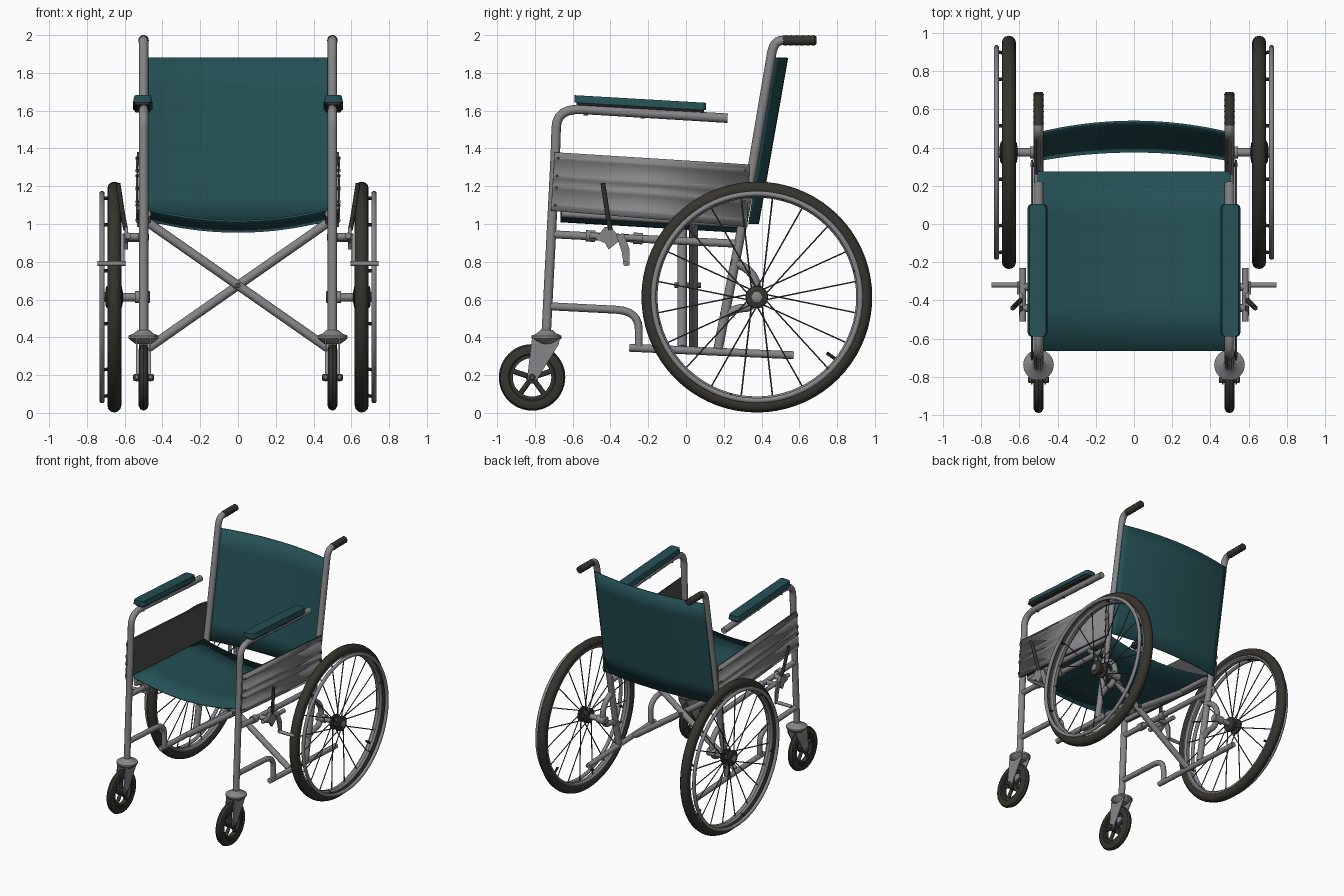
import bpy, bmesh, math
from mathutils import Vector as V

if "Cube" in bpy.data.objects:
    bpy.data.objects.remove(bpy.data.objects["Cube"])


def material(name, rgb):
    m = bpy.data.materials.new(name)
    m.diffuse_color = (*rgb, 1)
    m.use_nodes = True
    m.node_tree.nodes["Principled BSDF"].inputs["Base Color"].default_value = m.diffuse_color
    return m


TEAL = material("teal fabric", (0.018, 0.080, 0.090))
METAL = material("grey metal", (0.24, 0.235, 0.245))
DARK_METAL = material("dark grey metal", (0.075, 0.075, 0.078))
RUBBER = material("dark rubber", (0.036, 0.034, 0.027))


def finish(name, mesh, mat, mirror=True, solid=0):
    mesh.materials.clear()
    mesh.materials.append(mat)
    mesh.shade_smooth()
    mesh.set_sharp_from_angle(angle=math.radians(35))
    ob = bpy.data.objects.new(name, mesh)
    bpy.context.collection.objects.link(ob)
    if solid:
        s = ob.modifiers.new("thickness", "SOLIDIFY")
        s.thickness, s.offset = solid, 0
    if mirror:
        ob.modifiers.new("other side", "MIRROR")
    return ob


def from_bm(name, bm, mat, **kw):
    bmesh.ops.recalc_face_normals(bm, faces=bm.faces)
    me = bpy.data.meshes.new(name)
    bm.to_mesh(me)
    bm.free()
    return finish(name, me, mat, **kw)


def rounded(pts, r):
    """Round the inner corners of a path."""
    pts = [V(p) for p in pts]
    out = [pts[0]]
    for a, b, c in zip(pts, pts[1:], pts[2:]):
        p = b + (a - b).normalized() * min(r, (a - b).length * .49)
        q = b + (c - b).normalized() * min(r, (c - b).length * .49)
        for i in range(7):
            t = i / 6
            out.append(p * (1 - t) ** 2 + b * 2 * t * (1 - t) + q * t * t)
    return out + [pts[-1]]


def tubes(name, paths, radius, mat, bend=0.06, mirror=True, res=4):
    cu = bpy.data.curves.new(name, "CURVE")
    cu.dimensions = "3D"
    cu.bevel_depth, cu.bevel_resolution, cu.use_fill_caps = radius, res, True
    for path in paths:
        pts = rounded(path, bend)
        sp = cu.splines.new("POLY")
        sp.points.add(len(pts) - 1)
        for p, co in zip(sp.points, pts):
            p.co = (*co, 1)
    tmp = bpy.data.objects.new("tmp", cu)
    me = bpy.data.meshes.new_from_object(tmp)
    bpy.data.objects.remove(tmp)
    return finish(name, me, mat, mirror=mirror)


def side_tube(name, x, yz, radius, mat=METAL, bend=0.06):
    return tubes(name, [[(x, y, z) for y, z in yz]], radius, mat, bend)


def lathe(name, profile, centre, mat, closed=False, n=64, axis="X"):
    """Turn (offset, radius) points around the X or Z axis."""
    bm = bmesh.new()
    c = V(centre)
    rings = []
    for o, r in profile:
        ring = []
        for i in range(n):
            a = math.tau * i / n
            u, w = r * math.cos(a), r * math.sin(a)
            ring.append(bm.verts.new(c + (V((o, u, w)) if axis == "X" else V((u, w, o)))))
        rings.append(ring)
    pairs = list(zip(rings, rings[1:])) + ([(rings[-1], rings[0])] if closed else [])
    for a, b in pairs:
        for i in range(n):
            bm.faces.new((a[i], a[(i + 1) % n], b[(i + 1) % n], b[i]))
    if not closed:
        bm.faces.new(rings[0])
        bm.faces.new(rings[-1])
    return from_bm(name, bm, mat)


def ring(name, x, y, z, major, minor, mat, n=72, k=12, flat=1.0):
    prof = [(minor * flat * math.cos(math.tau * i / k), major + minor * math.sin(math.tau * i / k)) for i in range(k)]
    return lathe(name, prof, (x, y, z), mat, True, n)


def plate(name, yz, x0, x1, mat):
    bm = bmesh.new()
    f = bm.faces.new([bm.verts.new((x0, y, z)) for y, z in yz])
    r = bmesh.ops.extrude_face_region(bm, geom=[f])
    bmesh.ops.translate(bm, vec=(x1 - x0, 0, 0), verts=[v for v in r["geom"] if isinstance(v, bmesh.types.BMVert)])
    return from_bm(name, bm, mat)


def sheet(name, fn, nu, nv, mat, **kw):
    bm = bmesh.new()
    g = [[bm.verts.new(fn(i / nu, j / nv)) for j in range(nv + 1)] for i in range(nu + 1)]
    for i in range(nu):
        for j in range(nv):
            bm.faces.new((g[i][j], g[i + 1][j], g[i + 1][j + 1], g[i][j + 1]))
    return from_bm(name, bm, mat, **kw)


# Fabric seat and back, both sagging in the middle
def seat_pt(u, v):
    s = 2 * u - 1
    return (0.505 * s, -0.665 + 0.94 * v, 1.085 - 0.055 * v - 0.07 * (1 - s * s))


def back_pt(u, v):
    s = 2 * u - 1
    return (0.5 * s, 0.335 + 0.14 * v + (0.045 + 0.015 * v) * (1 - s * s), 1.0 + 0.88 * v)


sheet("seat", seat_pt, 24, 4, TEAL, mirror=False, solid=0.012)
sheet("backrest", back_pt, 24, 6, TEAL, mirror=False, solid=0.012)

# Main side frames
X = 0.5
side_tube("front_post_and_arm_tube", X, [(-0.74, 0.42), (-0.69, 1.40), (-0.685, 1.615), (0.22, 1.56)], 0.025, bend=0.14)
side_tube("back_post", X, [(0.17, 0.34), (0.29, 0.95), (0.335, 1.2), (0.465, 1.972), (0.56, 1.972)], 0.025, bend=0.07)
side_tube("upper_side_rail", X, [(-0.70, 0.945), (0.28, 0.895)], 0.021)
side_tube("lower_front_rail", X, [(-0.735, 0.565), (-0.25, 0.54), (-0.25, 0.34)], 0.021, bend=0.12)
side_tube("bottom_rail", X, [(-0.30, 0.345), (0.57, 0.305)], 0.021)
side_tube("seat_rail", 0.48, [(-0.66, 1.055), (0.27, 1.0)], 0.02)
side_tube("axle_bracket_upper", X, [(0.24, 0.80), (0.32, 0.77), (0.375, 0.70), (0.375, 0.615)], 0.022)
side_tube("axle_bracket_lower", X, [(0.19, 0.51), (0.27, 0.555), (0.34, 0.555), (0.375, 0.615)], 0.022)

# Push handle grips with ridges
grip = [(0, 0.018), (0.006, 0.026)]
for i in range(5):
    grip += [(0.02 + i * .03, 0.028), (0.03 + i * .03, 0.025)]
grip += [(0.17, 0.028), (0.18, 0.02)]
g = lathe("push_handle_grip", grip, (0, 0, 0), RUBBER, n=20, axis="Z")
for v in g.data.vertices:
    x, y, z = v.co
    v.co = (X + x, 0.51 + z, 1.972 - y)

# Folding cross brace
tubes("cross_brace_front", [[(-0.48, -0.02, 1.01), (0.48, -0.02, 0.34)]], 0.024, METAL, mirror=False)
tubes("cross_brace_rear", [[(0.48, 0.04, 1.01), (-0.48, 0.04, 0.34)]], 0.024, METAL, mirror=False)
tubes("cross_brace_pivot", [[(0, -0.06, 0.675), (0, 0.08, 0.675)]], 0.014, DARK_METAL, mirror=False)

# Skirt panel with pressed ribs, dark inner face and rivets
def panel_pt(u, v):
    return (-0.715 + 1.04 * u + v * (0.02 - 0.008 * u), 1.07 - 0.085 * u + v * (0.31 + 0.02 * u))


ribs = [0, .06, .08, .12, .14, .36, .38, .44, .46, .54, .56, .62, .64, .86, .88, .92, .94, 1]
bm = bmesh.new()
cols = []
for u in (0, 1):
    col = []
    for k, v in enumerate(ribs):
        x = 0.537 if (k // 2) % 2 else 0.531
        col.append(bm.verts.new((x, *panel_pt(u, v))))
    cols.append(col)
for k in range(len(ribs) - 1):
    bm.faces.new((cols[0][k], cols[1][k], cols[1][k + 1], cols[0][k + 1]))
from_bm("side_panel", bm, METAL, solid=0.006)
corners = [panel_pt(0, 0), panel_pt(1, 0), panel_pt(1, 1), panel_pt(0, 1)]
plate("side_panel_inner_face", corners, 0.518, 0.526, DARK_METAL)
tubes("panel_rivets", [[(0.52, *panel_pt(u, v)), (0.543, *panel_pt(u, v))] for u in (.02, .98) for v in (.1, .4, .6, .9)],
      0.007, DARK_METAL, res=2)

# Armrest pads, backing plates and clips
def pad(name, y0, y1, half_low, half_top, z0, z1, mat):
    bm = bmesh.new()
    bmesh.ops.create_cube(bm, size=1)
    for v in bm.verts:
        h = half_top if v.co.z > 0 else half_low
        v.co = (0.505 + (h if v.co.x > 0 else -h), y1 if v.co.y > 0 else y0, z1 if v.co.z > 0 else z0)
    up = [e for e in bm.edges if abs(e.verts[0].co.z - e.verts[1].co.z) > 0.01]
    bmesh.ops.bevel(bm, geom=up, offset=0.022, segments=4, affect="EDGES", profile=0.5)
    for v in bm.verts:
        v.co.z -= (v.co.y + 0.59) * 0.058
    from_bm(name, bm, mat)


pad("armrest_pad", -0.59, 0.105, 0.052, 0.043, 1.643, 1.682, TEAL)
pad("armrest_backing", -0.58, 0.095, 0.038, 0.046, 1.630, 1.6435, RUBBER)
tubes("armrest_clips", [[(X, y, 1.575 - 0.05 * (y + .55)), (X, y, 1.64 - 0.058 * (y + .59))] for y in (-0.53, -0.23, 0.05)],
      0.012, DARK_METAL)

# Big rear wheels
WY, WZ, WX = 0.375, 0.613, 0.655
ring("rear_tyre", WX, WY, WZ, 0.574, 0.037, RUBBER)
lathe("rear_rim", [(-.026, .553), (-.026, .538), (-.012, .526), (.012, .526), (.026, .538), (.026, .553)],
      (WX, WY, WZ), METAL, True, 72)
ring("hand_rim", 0.72, WY, WZ, 0.548, 0.014, METAL)
spokes, struts = [], []
for i in range(20):
    a = math.tau * (i + .5) / 20
    h = a + (0.5 if i % 2 else -0.5)
    spokes.append([(WX + (.028 if i % 2 else -.028), WY + .045 * math.cos(h), WZ + .045 * math.sin(h)),
                   (WX, WY + .53 * math.cos(a), WZ + .53 * math.sin(a))])
for i in range(6):
    a = math.tau * (i + .25) / 6
    c, s = math.cos(a), math.sin(a)
    struts.append([(WX, WY + .535 * c, WZ + .535 * s), (0.72, WY + .545 * c, WZ + .545 * s)])
tubes("wheel_spokes", spokes, 0.0042, DARK_METAL, res=1)
tubes("hand_rim_struts", struts, 0.009, RUBBER, res=2)
tubes("tyre_valve", [[(WX, WY + .44, WZ - .345), (WX, WY + .37, WZ - .295)]], 0.009, RUBBER, res=2)
lathe("wheel_hub", [(-.045, .03), (-.04, .055), (-.022, .06), (-.016, .035), (.016, .035), (.022, .06), (.04, .058), (.046, .045)],
      (WX, WY, WZ), RUBBER, n=32)
lathe("hub_nut", [(.04, .03), (.054, .03), (.058, .022)], (WX, WY, WZ), METAL, n=6)
lathe("wheel_axle", [(-.19, .026), (-.185, .032), (-.11, .032), (-.11, .022), (-.03, .022)], (WX, WY, WZ), METAL, n=24)

# Front casters with five-spoke wheels
CY, CZ = -0.815, 0.188
lathe("caster_tyre", [(-.014, .115), (-.024, .125), (-.026, .15), (-.018, .168), (0, .176),
                      (.018, .168), (.026, .15), (.024, .125), (.014, .115)], (X, CY, CZ), RUBBER, True, 48)
lathe("caster_rim", [(-.018, .12), (-.018, .102), (.018, .102), (.018, .12)], (X, CY, CZ), RUBBER, True, 48)
tubes("caster_spokes", [[(X, CY, CZ), (X, CY + .11 * math.cos(a), CZ + .11 * math.sin(a))]
                        for a in [math.pi / 2 + math.tau * i / 5 for i in range(5)]], 0.014, RUBBER)
lathe("caster_hub", [(-.026, .032), (.026, .032)], (X, CY, CZ), RUBBER, n=24)
lathe("caster_axle", [(-.055, .012), (-.05, .018), (.05, .018), (.055, .012)], (X, CY, CZ), DARK_METAL, n=12)
fork = [(-0.815, 0.40), (-0.665, 0.40), (-0.675, 0.36), (-0.79, 0.175), (-0.815, 0.165), (-0.84, 0.18), (-0.838, 0.21)]
plate("caster_fork_outer", fork, X + .031, X + .039, METAL)
plate("caster_fork_inner", fork, X - .039, X - .031, METAL)
lathe("caster_crown", [(.365, .042), (.385, .07), (.395, .08), (.408, .08), (.422, .05), (.44, .03)],
      (X, -0.738, 0), METAL, n=32, axis="Z")

# Wheel brakes
tubes("brake_clamps", [[(X, y, z), (0.59, y, z)] for y, z in ((-0.44, 0.932), (-0.33, 0.926))], 0.02, METAL)
tubes("brake_collars", [[(X, y, 0.937 - .05 * (y + .52)), (X, y + .05, 0.934 - .05 * (y + .52))] for y in (-0.53, -0.28)],
      0.03, METAL)
tubes("brake_bar", [[(0.583, -0.51, 0.938), (0.583, -0.23, 0.924)]], 0.017, METAL)
plate("brake_plate", [(-0.48, 0.92), (-0.43, 0.985), (-0.40, 0.985), (-0.34, 0.92), (-0.41, 0.865), (-0.43, 0.90)],
      0.582, 0.602, METAL)
plate("brake_link", [(-0.37, 0.945), (-0.33, 0.95), (-0.30, 0.87), (-0.30, 0.78), (-0.33, 0.785), (-0.34, 0.85)],
      0.60, 0.612, METAL)
tubes("brake_shoe", [[(0.595, -0.32, 0.79), (0.745, -0.32, 0.79)]], 0.013, METAL)
tubes("brake_lever", [[(0.595, -0.40, 0.97), (0.61, -0.415, 1.05), (0.635, -0.44, 1.215)]], 0.013, RUBBER)
